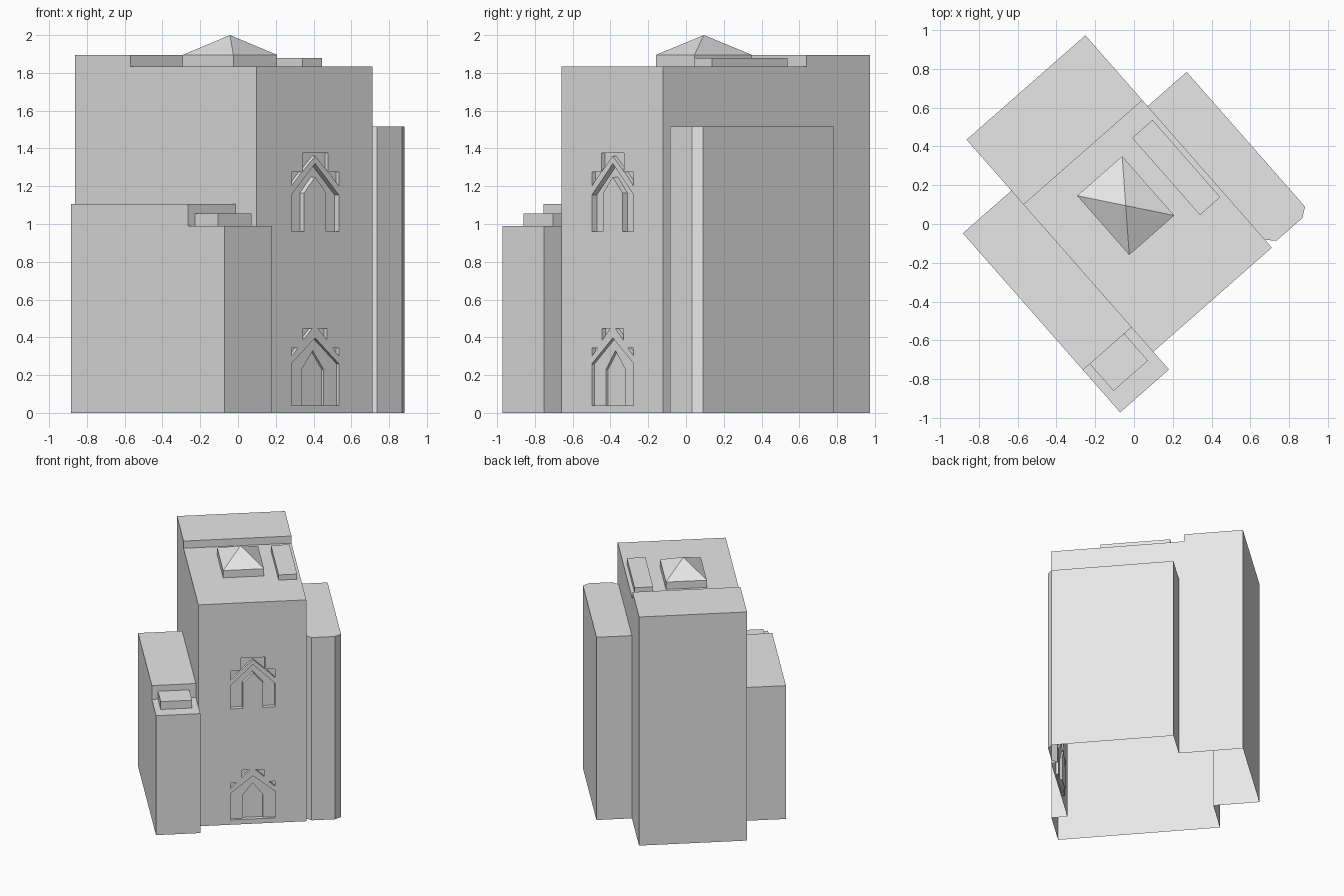
import bpy
import bmesh
import math

cube = bpy.data.objects.get("Cube")
if cube:
    bpy.data.objects.remove(cube, do_unlink=True)

TURN = math.radians(41.3)   # the whole building stands turned on its plot
FACADE = -0.561             # plane of the main front wall

stone = bpy.data.materials.new("pale_grey_stone")
stone.use_nodes = True
stone.diffuse_color = (0.8, 0.8, 0.8, 1)
stone.node_tree.nodes["Principled BSDF"].inputs["Base Color"].default_value = (0.8, 0.8, 0.8, 1)


def prism(name, points, axis, low, high, peak=None):
    """Extrude a 2D outline along one axis; peak raises the top into a pyramid."""
    place = {"x": lambda a, b, t: (t, a, b),
             "y": lambda a, b, t: (a, t, b),
             "z": lambda a, b, t: (a, b, t)}[axis]
    bm = bmesh.new()
    ends = [[bm.verts.new(place(a, b, t)) for a, b in points] for t in (low, high)]
    bm.faces.new(ends[0])
    top = bm.faces.new(ends[1])
    n = len(points)
    for i in range(n):
        j = (i + 1) % n
        bm.faces.new((ends[0][i], ends[0][j], ends[1][j], ends[1][i]))
    if peak:
        tip = bmesh.ops.poke(bm, faces=[top])["verts"][0]
        tip.co.z = peak
    bmesh.ops.recalc_face_normals(bm, faces=bm.faces)
    mesh = bpy.data.meshes.new(name)
    bm.to_mesh(mesh)
    bm.free()
    mesh.materials.append(stone)
    obj = bpy.data.objects.new(name, mesh)
    bpy.context.collection.objects.link(obj)
    obj.rotation_euler.z = TURN
    return obj


def slab(name, x0, x1, y0, y1, z0, z1, peak=None):
    return prism(name, [(x0, y0), (x1, y0), (x1, y1), (x0, y1)], "z", z0, z1, peak)


def combine(target, tool, operation):
    """Apply a boolean and discard the tool object."""
    mod = target.modifiers.new("join", "BOOLEAN")
    mod.operation = operation
    mod.solver = "EXACT"
    mod.object = tool
    bpy.context.view_layer.update()
    graph = bpy.context.evaluated_depsgraph_get()
    result = bpy.data.meshes.new_from_object(target.evaluated_get(graph))
    target.modifiers.clear()
    target.data = result
    bpy.data.objects.remove(tool, do_unlink=True)


def recess(points, depth):
    """Sink an outline, measured from the window centre line, into the facade."""
    outline = [(x + 0.051, z) for x, z in points]
    combine(building, prism("cutter", outline, "y", FACADE - 0.05, FACADE + depth), "DIFFERENCE")


def gable(half, base, spring, apex):
    return [(-half, base), (-half, spring), (0, apex), (half, spring), (half, base)]


# Tall main block with a raised rear roof
building = prism("building_shell", [(FACADE, 0), (FACADE, 1.835), (0.451, 1.835),
                 (0.451, 1.895), (0.897, 1.895), (0.897, 0)], "x", -0.362, 0.454)

# Low side wing with a stepped roof
combine(building, prism("low_wing", [(-0.683, 0), (-0.683, 0.99), (-0.392, 0.99),
        (-0.392, 1.105), (0.547, 1.105), (0.547, 0)], "x", -0.695, -0.36), "UNION")

# Taller side wing with chamfered front corners
combine(building, prism("chamfered_wing", [(0.44, 0.41), (0.722, 0.41), (0.722, -0.515),
        (0.673, -0.55), (0.496, -0.55), (0.456, -0.51), (0.44, -0.51)], "z", 0, 1.515), "UNION")

# Upper window: pointed channel around a flush centre, with stepped cuts above
recess(gable(0.168, 0.96, 1.153, 1.32) + gable(0.077, 0.96, 1.165, 1.25)[::-1], 0.035)
recess([(-0.091, 1.376), (-0.091, 1.275), (0, 1.36), (0.091, 1.275), (0.091, 1.376)], 0.025)

# Doorway: pointed recess with a deeper pointed panel
recess(gable(0.168, 0.04, 0.26, 0.397), 0.02)
recess(gable(0.077, 0.04, 0.23, 0.33), 0.035)

# Small triangular cuts, mirrored on both sides
for side in (-1, 1):
    for outer, inner, low, high in ((0.168, 0.095, 1.2, 1.275),
                                    (0.168, 0.12, 0.3, 0.344),
                                    (0.085, 0.02, 0.385, 0.447)):
        recess([(side * outer, low), (side * outer, high), (side * inner, high)], 0.025)

# Open underside
bm = bmesh.new()
bm.from_mesh(building.data)
floor = [f for f in bm.faces if all(v.co.z < 0.001 for v in f.verts)]
bmesh.ops.delete(bm, geom=floor, context="FACES")
bm.to_mesh(building.data)
bm.free()

# Rooftop pieces
slab("roof_lantern", -0.124, 0.185, -0.104, 0.303, 1.835, 1.895, peak=2.0)
slab("roof_long_slab", 0.286, 0.426, -0.19, 0.34, 1.835, 1.878)
slab("low_wing_roof_slab", -0.648, -0.411, -0.577, -0.392, 0.99, 1.055)
